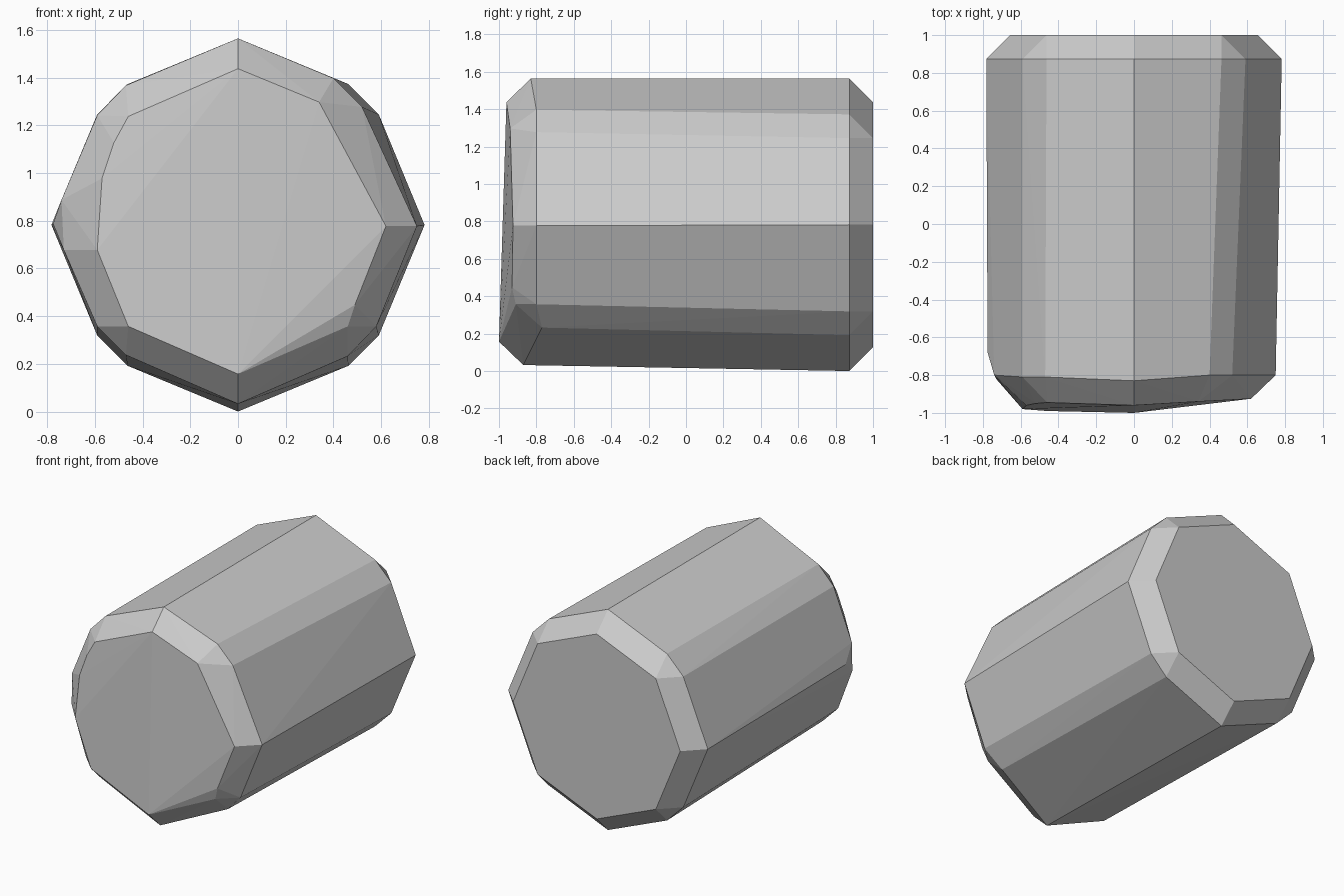
import bpy, bmesh
from math import sin, cos, pi

if "Cube" in bpy.data.objects:
    bpy.data.objects.remove(bpy.data.objects["Cube"])

CZ, R, B = 0.785, 0.655, 0.127   # axis height, cap radius, bevel width
points = []

# Back: octagonal cap, grown outwards by one bevel to form the body ring
for i in range(8):
    x, z = R * cos(i * pi / 4), R * sin(i * pi / 4)
    points.append((x, 1.0, CZ + z))
    if abs(x) > 0.01:
        points.append((x + (B if x > 0 else -B), 0.873, CZ + z))
    if abs(z) > 0.01:
        points.append((x, 0.873, CZ + z + (B if z > 0 else -B)))

# Front: slightly skewed body ring
points += [
    (0, -0.83, 1.567), (0.40, -0.80, 1.40), (0.52, -0.80, 1.28),
    (0.75, -0.80, 0.78), (0.58, -0.80, 0.36), (0.46, -0.77, 0.235),
    (0, -0.87, 0.035), (-0.47, -0.86, 0.24), (-0.59, -0.86, 0.36),
    (-0.73, -0.82, 0.68), (-0.775, -0.68, 0.79), (-0.74, -0.80, 0.89),
    (-0.59, -0.81, 1.245), (-0.47, -0.81, 1.37),
]
# Front: slanted cap outline
points += [
    (0, -0.96, 1.44), (0.34, -0.94, 1.30), (0.62, -0.925, 0.78),
    (0.49, -0.93, 0.45), (0.46, -0.91, 0.36), (0, -1.0, 0.16),
    (-0.46, -0.99, 0.36), (-0.59, -0.98, 0.68), (-0.57, -0.96, 0.98),
    (-0.52, -0.95, 1.13), (-0.46, -0.945, 1.24),
]

# Skin the rings into one closed faceted body
bm = bmesh.new()
for p in points:
    bm.verts.new(p)
hull = bmesh.ops.convex_hull(bm, input=bm.verts[:])
inside = {v for v in hull["geom_interior"] + hull["geom_unused"]
          if isinstance(v, bmesh.types.BMVert)}
bmesh.ops.delete(bm, geom=[v for v in inside if not v.link_faces], context='VERTS')
bmesh.ops.dissolve_limit(bm, angle_limit=0.01, verts=bm.verts[:], edges=bm.edges[:])
bmesh.ops.recalc_face_normals(bm, faces=bm.faces[:])

# Drop onto the ground
low = min(v.co.z for v in bm.verts)
bmesh.ops.translate(bm, verts=bm.verts[:], vec=(0, 0, -low))
mesh = bpy.data.meshes.new("faceted_barrel")
bm.to_mesh(mesh)
bm.free()
bpy.context.collection.objects.link(bpy.data.objects.new("faceted_barrel", mesh))
